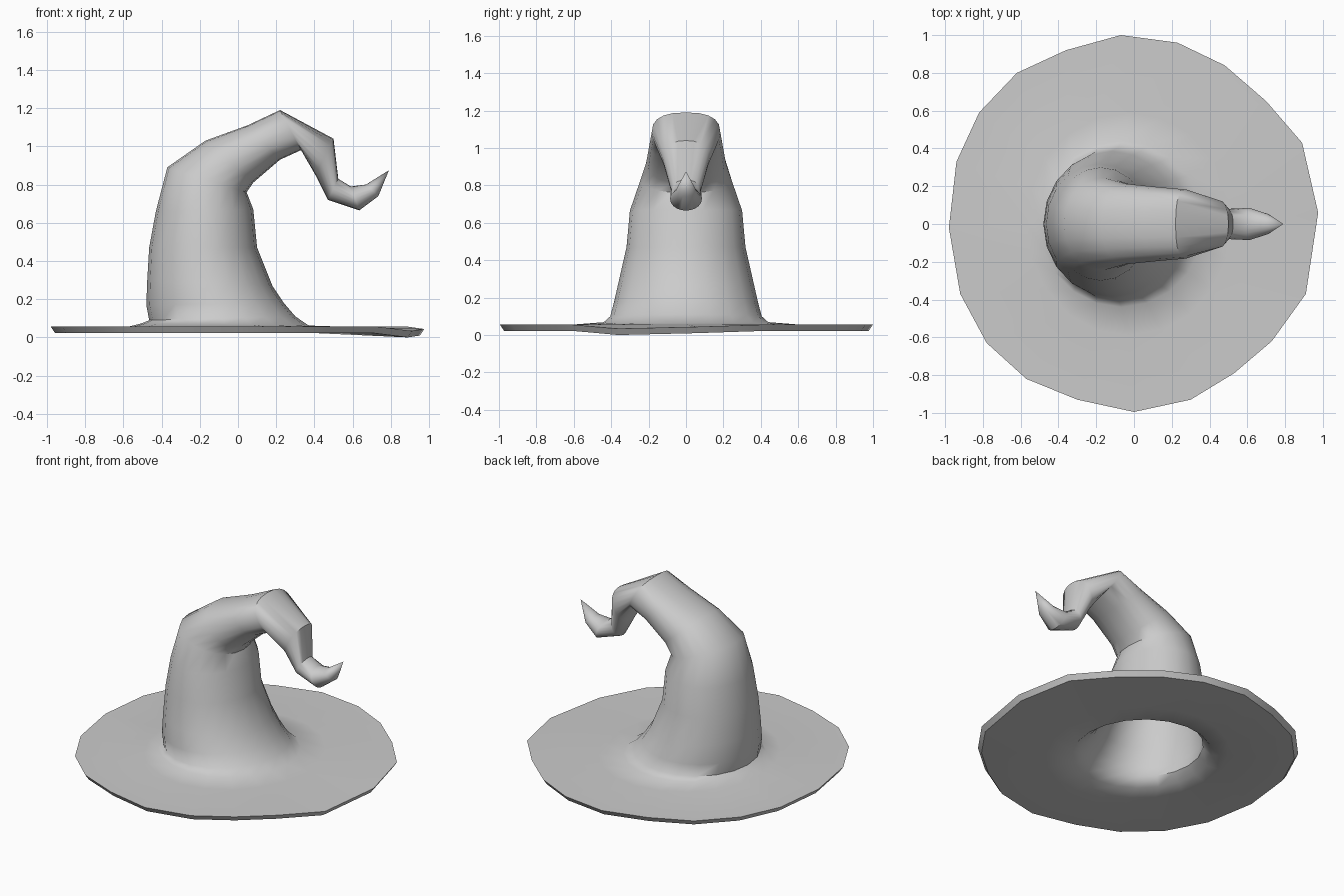
import bpy, bmesh, math
from mathutils import Vector

if "Cube" in bpy.data.objects:
    bpy.data.objects.remove(bpy.data.objects["Cube"])

SIDES = 20
WALL = 0.03

# irregular brim outline, counter-clockwise from +x
OUTLINE = [(.975, .06), (.89, .43), (.70, .65), (.48, .84), (.23, .96),
           (-.07, 1.0), (-.36, .92), (-.62, .80), (-.82, .59), (-.94, .33),
           (-.98, -.02), (-.92, -.37), (-.78, -.63), (-.57, -.82), (-.30, -.93),
           (0, -.995), (.30, -.93), (.53, -.79), (.73, -.62), (.91, -.37)]

# crown cross-sections: back x, z, front x, z, half width, boxiness power
SECTIONS = [(-.57, .057, .52, .057, .59, 1),
            (-.50, .075, .37, .062, .44, 1),
            (-.465, .09, .30, .11, .405, 1),
            (-.48, .17, .24, .18, .385, 1),
            (-.475, .30, .18, .27, .36, 1),
            (-.465, .47, .10, .47, .318, 1),
            (-.43, .66, .08, .67, .30, 1),
            (-.37, .89, .045, .76, .245, .95),
            (-.17, 1.03, .08, .81, .213, .9),
            (.05, 1.11, .22, .93, .195, .85),
            (.22, 1.19, .33, .98, .183, .8),
            (.50, 1.04, .405, .85, .125, .9),
            (.525, .83, .47, .72, .08, 1),
            (.59, .79, .635, .665, .085, 1),
            (.67, .80, .735, .74, .055, 1)]
TIP = (.79, 0, .875)


def brim_ring(scale, drop):
    # the brim sags at its front right corner
    sag = {SIDES - 1: .022, 0: .012}
    return [(x * scale, y * scale, .056 - drop - sag.get(i, 0))
            for i, (x, y) in enumerate(OUTLINE)]


def section_ring(sec, inset=0.0, drop=0.0):
    bx, bz, fx, fz, hw, p = sec
    back, front = Vector((bx, 0, bz)), Vector((fx, 0, fz))
    mid, half = (back + front) / 2, (front - back) / 2
    half *= 1 - inset / half.length
    ring = []
    for i in range(SIDES):
        a = 2 * math.pi * i / SIDES
        c = math.copysign(abs(math.cos(a)) ** p, math.cos(a))
        s = math.copysign(abs(math.sin(a)) ** p, math.sin(a))
        v = mid + half * c
        ring.append((v.x, s * (hw - inset), v.z - drop))
    return ring


# rings run from inside the crown, out under the brim, and up to the tip
rings = [section_ring(s, WALL) for s in reversed(SECTIONS[2:11])]
rings += [section_ring(SECTIONS[1], .01, .03), section_ring(SECTIONS[0], 0, .035)]
rings += [brim_ring(.977, .034), brim_ring(1, 0)]
rings += [section_ring(s) for s in SECTIONS]

bm = bmesh.new()
loops = [[bm.verts.new(p) for p in r] for r in rings]
for a, b in zip(loops, loops[1:]):
    for i in range(SIDES):
        j = (i + 1) % SIDES
        bm.faces.new((a[i], a[j], b[j], b[i]))
# pointed tip and inner end
bm.faces.new(loops[0][::-1])
tip = bm.verts.new(TIP)
for i in range(SIDES):
    bm.faces.new((loops[-1][i], loops[-1][(i + 1) % SIDES], tip))
bmesh.ops.recalc_face_normals(bm, faces=bm.faces)

mesh = bpy.data.meshes.new("pointed_hat")
bm.to_mesh(mesh)
bm.free()
hat = bpy.data.objects.new("pointed_hat", mesh)
bpy.context.collection.objects.link(hat)

# smooth cloth with a crisp brim edge
bpy.context.view_layer.objects.active = hat
hat.select_set(True)
bpy.ops.object.shade_smooth_by_angle(angle=math.radians(50))
